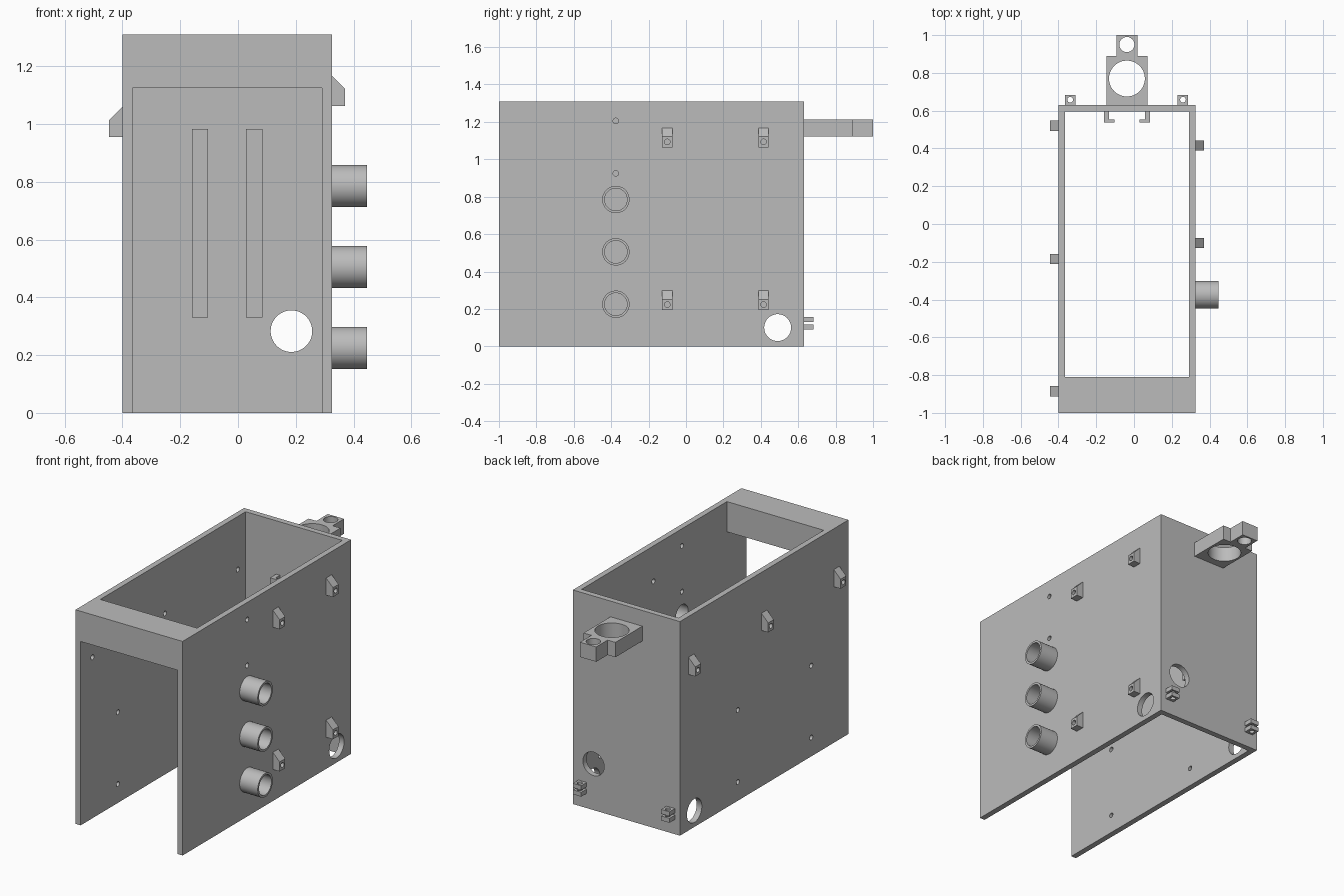
import bpy, bmesh, math
from mathutils import Vector

old = bpy.data.objects.get("Cube")
if old:
    bpy.data.objects.remove(old, do_unlink=True)

GREY = bpy.data.materials.new("plain grey")
GREY.use_nodes = True
GREY.diffuse_color = (0.5, 0.5, 0.5, 1)
GREY.node_tree.nodes["Principled BSDF"].inputs["Base Color"].default_value = (0.5, 0.5, 0.5, 1)


def place(axis, u, v, w):
    """Put profile point (u, v) at depth w along the named axis."""
    return Vector({"x": (w, u, v), "y": (u, w, v), "z": (u, v, w)}[axis])


def prism(name, axis, points, start, end):
    """Extrude a closed profile along an axis."""
    bm = bmesh.new()
    face = bm.faces.new([bm.verts.new(place(axis, u, v, start)) for u, v in points])
    out = bmesh.ops.extrude_face_region(bm, geom=[face])
    moved = [g for g in out["geom"] if isinstance(g, bmesh.types.BMVert)]
    bmesh.ops.translate(bm, verts=moved, vec=place(axis, 0, 0, end - start))
    bmesh.ops.recalc_face_normals(bm, faces=bm.faces)
    mesh = bpy.data.meshes.new(name)
    bm.to_mesh(mesh)
    bm.free()
    mesh.materials.append(GREY)
    obj = bpy.data.objects.new(name, mesh)
    bpy.context.collection.objects.link(obj)
    return obj


def rod(name, axis, u, v, radius, start, end, sides=48):
    turn = [2 * math.pi * i / sides for i in range(sides)]
    points = [(u + radius * math.cos(a), v + radius * math.sin(a)) for a in turn]
    return prism(name, axis, points, start, end)


def box(name, x0, x1, y0, y1, z0, z1):
    return prism(name, "z", [(x0, y0), (x1, y0), (x1, y1), (x0, y1)], z0, z1)


def cut(obj, *cutters):
    """Subtract each cutter, then discard it."""
    bpy.context.view_layer.objects.active = obj
    for cutter in cutters:
        mod = obj.modifiers.new("cut", "BOOLEAN")
        mod.operation = "DIFFERENCE"
        mod.solver = "EXACT"
        mod.object = cutter
        bpy.ops.object.modifier_apply(modifier=mod.name)
        bpy.data.objects.remove(cutter, do_unlink=True)


# Main dimensions
LEFT, RIGHT, BACK, TOP = 0.325, -0.40, 0.63, 1.31
WALL = 0.035
PIN = 0.015
MID = (LEFT + RIGHT) / 2
TUBE_Y = -0.375
tube_heights = [0.225, 0.505, 0.785]
left_hooks = [(y, z) for y in (-0.10, 0.415) for z in (0.193, 1.063)]
right_hooks = [(y, 0.955) for y in (-0.885, -0.185, 0.52)]

# Housing: open at top, bottom and below the front beam
housing = box("housing", RIGHT, LEFT, -1, BACK, 0, TOP)
cut(housing,
    box("inside", RIGHT + WALL, LEFT - WALL, -0.81, BACK - WALL, -0.1, 1.5),
    box("doorway", RIGHT + WALL, LEFT - WALL, -1.1, -0.75, -0.1, 1.125),
    rod("side_port", "x", 0.49, 0.10, 0.072, -0.6, 0.6),
    rod("back_port", "y", 0.185, 0.283, 0.072, 0.5, 0.7))

# Holes through the left wall, then the right wall
for z in tube_heights:
    cut(housing, rod("bore", "x", TUBE_Y, z, 0.06, 0.2, 0.5))
for y, z in [(TUBE_Y, 0.925), (TUBE_Y, 1.205)] + [(y, z + 0.03) for y, z in left_hooks]:
    cut(housing, rod("pin_hole", "x", y, z, PIN, 0.2, 0.5, 24))
for y, z in ([(y, z) for y in (-0.64, 0.07) for z in (0.115, 0.555)]
             + [(y, z + 0.03) for y, z in right_hooks]):
    cut(housing, rod("pin_hole", "x", y, z, PIN, -0.5, -0.2, 24))

# Tubes on the left wall
for i, z in enumerate(tube_heights):
    tube = rod(f"tube_{i + 1}", "x", TUBE_Y, z, 0.073, LEFT, 0.447)
    cut(tube, rod("bore", "x", TUBE_Y, z, 0.06, 0.2, 0.6))


# Hooks with sloped tops
def hook(name, wall_x, side, y, z):
    out = wall_x + side * 0.046
    profile = [(wall_x, z), (out, z), (out, z + 0.058), (wall_x, z + 0.105)]
    obj = prism(name, "y", profile, y - 0.027, y + 0.027)
    cut(obj, rod("hole", "x", y, z + 0.03, PIN, wall_x - 0.2, wall_x + 0.2, 24))


for i, (y, z) in enumerate(left_hooks):
    hook(f"left_hook_{i + 1}", LEFT, 1, y, z)
for i, (y, z) in enumerate(right_hooks):
    hook(f"right_hook_{i + 1}", RIGHT, -1, y, z)

# Ring bracket on the back
half = [(0.108, BACK), (0.108, 0.89), (0.055, 0.89), (0.055, 1.0)]
outline = [(MID + x, y) for x, y in half] + [(MID - x, y) for x, y in reversed(half)]
bracket = prism("back_bracket", "z", outline, 1.123, 1.214)
cut(bracket,
    rod("large_hole", "z", MID, 0.77, 0.095, 1, 1.4),
    rod("small_hole", "z", MID, 0.95, 0.04, 1, 1.4))

# Paired lugs low on the back
for side, x in (("left", 0.259), ("right", -0.338)):
    for level, z in (("lower", 0.09), ("upper", 0.13)):
        lug = box(f"{side}_{level}_lug", x - 0.028, x + 0.028, BACK, 0.683, z, z + 0.027)
        cut(lug, rod("hole", "z", x, 0.658, PIN, 0, 0.3, 24))

# Mirrored rails inside the back wall
inner = BACK - WALL
rail = [(0.122, inner), (0.122, 0.538), (0.066, 0.538), (0.066, 0.553),
        (0.095, 0.553), (0.095, inner)]
for side, s in (("left", 1), ("right", -1)):
    prism(f"{side}_rail", "z", [(MID + s * x, y) for x, y in rail], 0.33, 0.983)

# Smooth the round parts while keeping edges sharp
bpy.ops.object.select_all(action="DESELECT")
for obj in bpy.context.collection.objects:
    if obj.type == "MESH" and obj.data.materials and obj.data.materials[0] == GREY:
        obj.select_set(True)
        bpy.context.view_layer.objects.active = obj
bpy.ops.object.shade_smooth_by_angle(angle=math.radians(30))
